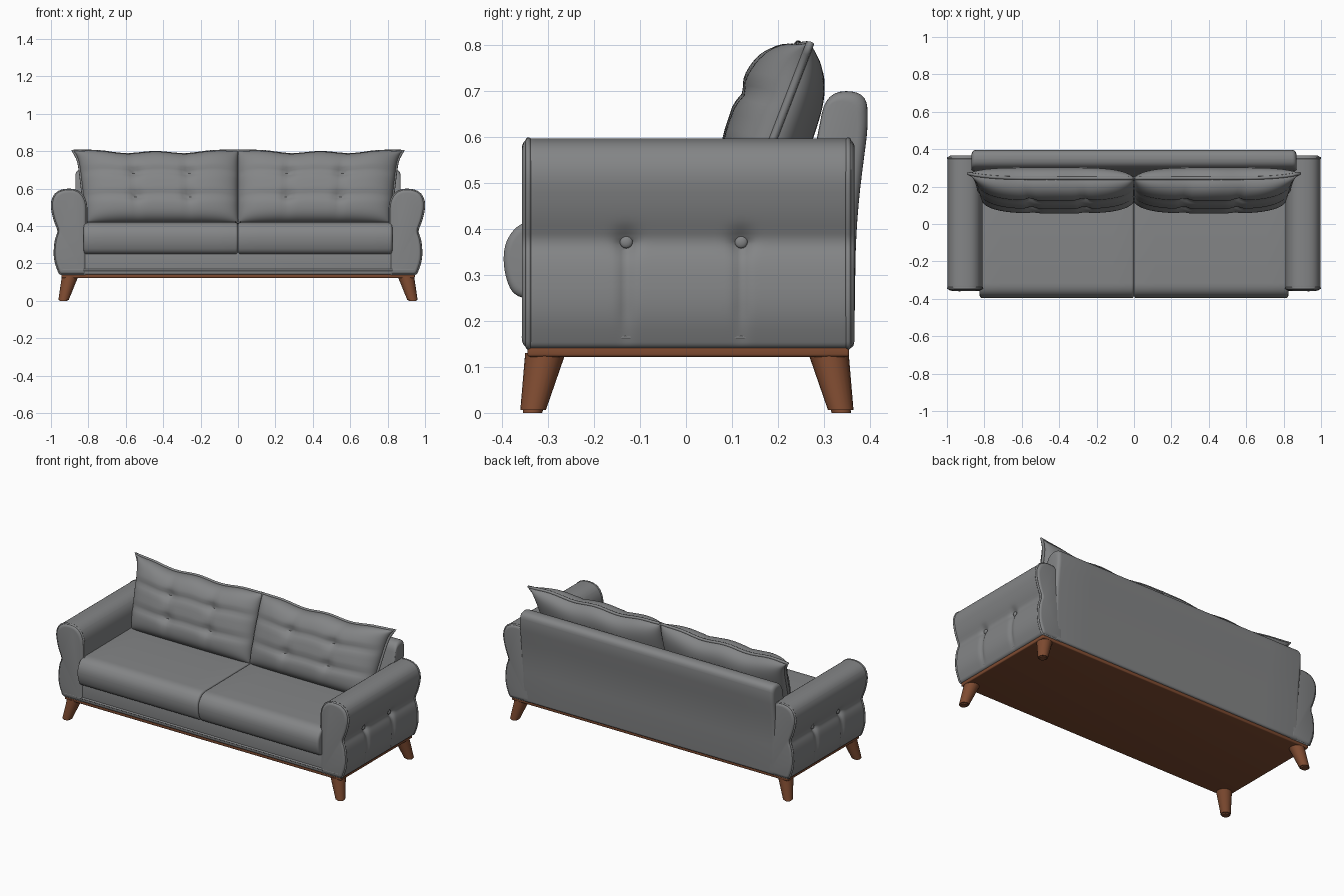
import bpy, bmesh, math
from mathutils import Vector

if "Cube" in bpy.data.objects:
    bpy.data.objects.remove(bpy.data.objects["Cube"], do_unlink=True)


def material(name, rgb):
    m = bpy.data.materials.new(name)
    m.use_nodes = True
    m.diffuse_color = (*rgb, 1)
    m.node_tree.nodes["Principled BSDF"].inputs["Base Color"].default_value = (*rgb, 1)
    return m


FABRIC = material("grey_fabric", (0.23, 0.235, 0.24))
WOOD = material("brown_wood", (0.21, 0.07, 0.03))


def finish(name, bm, mat):
    bmesh.ops.remove_doubles(bm, verts=bm.verts, dist=1e-5)
    bmesh.ops.recalc_face_normals(bm, faces=bm.faces)
    mesh = bpy.data.meshes.new(name)
    bm.to_mesh(mesh)
    bm.free()
    mesh.materials.append(mat)
    ob = bpy.data.objects.new(name, mesh)
    bpy.context.collection.objects.link(ob)
    bpy.ops.object.select_all(action="DESELECT")
    ob.select_set(True)
    bpy.context.view_layer.objects.active = ob
    bpy.ops.object.shade_smooth_by_angle(angle=math.radians(40))
    return ob


def rounded(corners, steps=6):
    """Closed outline from (a, b, radius) corners."""
    out = []
    for i, (a, b, r) in enumerate(corners):
        p = Vector((a, b))
        before = Vector(corners[i - 1][:2]) - p
        after = Vector(corners[(i + 1) % len(corners)][:2]) - p
        s = p + before.normalized() * min(r, before.length * 0.49)
        e = p + after.normalized() * min(r, after.length * 0.49)
        for k in range(steps + 1):
            t = k / steps
            out.append(s * (1 - t) ** 2 + p * 2 * t * (1 - t) + e * t * t)
    return out


def loft(name, outline, start, end, radius, place, count=8):
    """Sweep an outline along an axis with softly rounded ends."""
    lo = Vector([min(p[k] for p in outline) for k in (0, 1)])
    hi = Vector([max(p[k] for p in outline) for k in (0, 1)])
    mid, half = (lo + hi) / 2, (hi - lo) / 2
    curve = [(radius * (1 - math.cos(t)), radius * (1 - math.sin(t)))
             for t in [math.pi / 2 * k / 5 for k in range(6)]]
    stations = [(start + d, i) for d, i in curve]
    a, b = start + radius, end - radius
    stations += [(a + (b - a) * k / count, 0) for k in range(1, count)]
    stations += [(end - d, i) for d, i in reversed(curve)]
    bm = bmesh.new()
    rings = []
    for s, inset in stations:
        rings.append([bm.verts.new(place(s, *[
            mid[k] + (p[k] - mid[k]) * (1 - inset / half[k]) for k in (0, 1)]))
            for p in outline])
    n = len(outline)
    for r, q in zip(rings, rings[1:]):
        for k in range(n):
            bm.faces.new((r[k], r[(k + 1) % n], q[(k + 1) % n], q[k]))
    bm.faces.new(rings[0])
    bm.faces.new(rings[-1])
    return finish(name, bm, FABRIC)


def box(name, lo, hi, bevel, mat):
    bm = bmesh.new()
    bmesh.ops.create_cube(bm, size=1)
    for v in bm.verts:
        v.co = [(lo[k] + hi[k]) / 2 + v.co[k] * (hi[k] - lo[k]) for k in range(3)]
    bmesh.ops.bevel(bm, geom=bm.edges[:], offset=bevel, segments=4,
                    profile=0.5, affect="EDGES")
    return finish(name, bm, mat)


def piping(name, points, radius):
    cu = bpy.data.curves.new(name, "CURVE")
    cu.dimensions = "3D"
    cu.bevel_depth = radius
    cu.bevel_resolution = 2
    sp = cu.splines.new("POLY")
    sp.points.add(len(points) - 1)
    for p, co in zip(sp.points, points):
        p.co = (*co, 1)
    sp.use_cyclic_u = True
    cu.materials.append(FABRIC)
    ob = bpy.data.objects.new(name, cu)
    bpy.context.collection.objects.link(ob)


def bump(d, width):
    return math.exp(-(d / width) ** 2)


# Wooden plinth and splayed tapered legs
box("wood_plinth", (-0.945, -0.345, 0.122), (0.945, 0.355, 0.145), 0.006, WOOD)
for side, sx in (("left", 1), ("right", -1)):
    for end, sy in (("front", -1), ("back", 1)):
        bm = bmesh.new()
        bmesh.ops.create_cone(bm, cap_ends=True, segments=20, radius1=0.027,
                              radius2=0.044, depth=0.13)
        rim = [e for e in bm.edges if all(v.co.z < 0 for v in e.verts)]
        bmesh.ops.bevel(bm, geom=rim, offset=0.006, segments=2, affect="EDGES")
        for v in bm.verts:
            drop = (0.065 - v.co.z) / 0.13
            v.co += Vector((sx * (0.898 + 0.036 * drop),
                            sy * (0.308 + 0.028 * drop) + 0.002, 0.065))
        finish(f"{end}_{side}_leg", bm, WOOD)

# Upholstered base with a welt along the lower edge
box("base", (-0.95, -0.352, 0.138), (0.95, 0.362, 0.27), 0.014, FABRIC)
welt = rounded([(-0.955, -0.352, 0.02), (0.955, -0.352, 0.02),
                (0.955, 0.36, 0.02), (-0.955, 0.36, 0.02)])
piping("base_welt", [(p.x, p.y, 0.165) for p in welt], 0.006)

# Backrest
back = rounded([(0.2, 0.14, 0.01), (0.366, 0.14, 0.015), (0.37, 0.42, 0.1),
                (0.397, 0.63, 0.04), (0.392, 0.7, 0.055), (0.305, 0.7, 0.05),
                (0.25, 0.42, 0.1)])
loft("backrest", back, -0.868, 0.868, 0.022, lambda s, a, b: (s, a, b))

# Rolled arms with creased, buttoned outer sides
arm = rounded([(0.81, 0.14, 0.01), (0.953, 0.14, 0.015), (0.983, 0.22, 0.05),
               (0.978, 0.32, 0.05), (0.957, 0.372, 0.02), (0.985, 0.44, 0.04),
               (1.002, 0.53, 0.05), (0.965, 0.594, 0.06), (0.86, 0.6, 0.06),
               (0.81, 0.54, 0.05), (0.81, 0.4, 0.05)])
BUTTONS = (-0.13, 0.12)


def tufted_arm(sign):
    def place(y, x, z):
        if x > 0.93:
            for c in BUTTONS:
                x -= 0.014 * bump(math.hypot(y - c, z - 0.372), 0.025)
                if z < 0.372:
                    x -= 0.009 * bump(y - c, 0.014) * min(1, (z - 0.14) / 0.08)
        return (sign * x, y, z)
    return place


for side, sx in (("left", 1), ("right", -1)):
    loft(f"{side}_arm", arm, -0.357, 0.367, 0.02, tufted_arm(sx), 70)
    for y, tag in ((-0.343, "front"), (0.353, "back")):
        piping(f"{side}_arm_{tag}_welt",
               [(sx * (0.905 + (p.x - 0.905) * 0.985), y,
                 0.37 + (p.y - 0.37) * 0.985) for p in arm], 0.006)
    for c, tag in zip(BUTTONS, ("front", "back")):
        bm = bmesh.new()
        bmesh.ops.create_uvsphere(bm, u_segments=16, v_segments=8, radius=0.014)
        for v in bm.verts:
            v.co = (sx * (0.948 + v.co.x * 0.5), c + v.co.y, 0.372 + v.co.z)
        finish(f"{side}_arm_{tag}_button", bm, FABRIC)

# Seat cushions
seat = rounded([(-0.375, 0.25, 0.03), (-0.398, 0.31, 0.04), (-0.395, 0.375, 0.04),
                (-0.355, 0.42, 0.04), (0.2, 0.424, 0.03), (0.2, 0.25, 0.02)])
for side, (a, b) in (("left", (0.0, 0.825)), ("right", (-0.825, 0.0))):
    loft(f"{side}_seat_cushion", seat, a, b, 0.014, lambda s, p, q: (s, p, q))


# Leaning back cushions, puffed and tufted in a grid
def seam(u, v):
    """Point on the cushion's middle sheet, u and v from -1 to 1."""
    h = (v + 1) / 2
    outer = 0.81 + 0.045 * h + 0.03 * max(0, v) ** 6
    x = outer * (u + 1) / 2
    top = 0.787 + 0.022 * abs(u) ** 4 + 0.006 * math.cos(9 * u)
    z = 0.415 + (top - 0.415) * h
    y = 0.12 + 0.125 * h + 0.025 * max(0, u) ** 4 * h
    return Vector((x, y, z))


NORMAL = Vector((0, -0.95, 0.3))


def puff(u, v, front):
    edge = (max(0, 1 - u ** 4) * max(0, 1 - v ** 4)) ** 0.45
    if not front:
        return -0.09 * edge
    t = 0.098
    for cu in (-0.36, 0.32):
        t -= 0.007 * bump(u - cu, 0.05)
        for cv in (-0.32, 0.36):
            t -= 0.016 * bump(math.hypot((u - cu) * 2, v - cv), 0.16)
    for cv in (-0.32, 0.36):
        t -= 0.011 * bump(v - cv, 0.1)
    return t * edge


N, M = 56, 36
for side, sx in (("left", 1), ("right", -1)):
    bm = bmesh.new()
    for front in (True, False):
        grid = []
        for i in range(N + 1):
            u = math.sin(math.pi / 2 * (2 * i / N - 1))
            row = []
            for j in range(M + 1):
                v = math.sin(math.pi / 2 * (2 * j / M - 1))
                p = seam(u, v) + NORMAL * puff(u, v, front)
                row.append(bm.verts.new((sx * p.x, p.y, p.z)))
            grid.append(row)
        for i in range(N):
            for j in range(M):
                bm.faces.new((grid[i][j], grid[i + 1][j],
                              grid[i + 1][j + 1], grid[i][j + 1]))
    finish(f"{side}_back_cushion", bm, FABRIC)
    ticks = [k / 10 - 1 for k in range(20)]
    loop = ([(t, -1) for t in ticks] + [(1, t) for t in ticks]
            + [(-t, 1) for t in ticks] + [(-1, -t) for t in ticks])
    rim = [seam(u, v) for u, v in loop]
    piping(f"{side}_back_cushion_welt", [(sx * p.x, p.y, p.z) for p in rim], 0.009)
